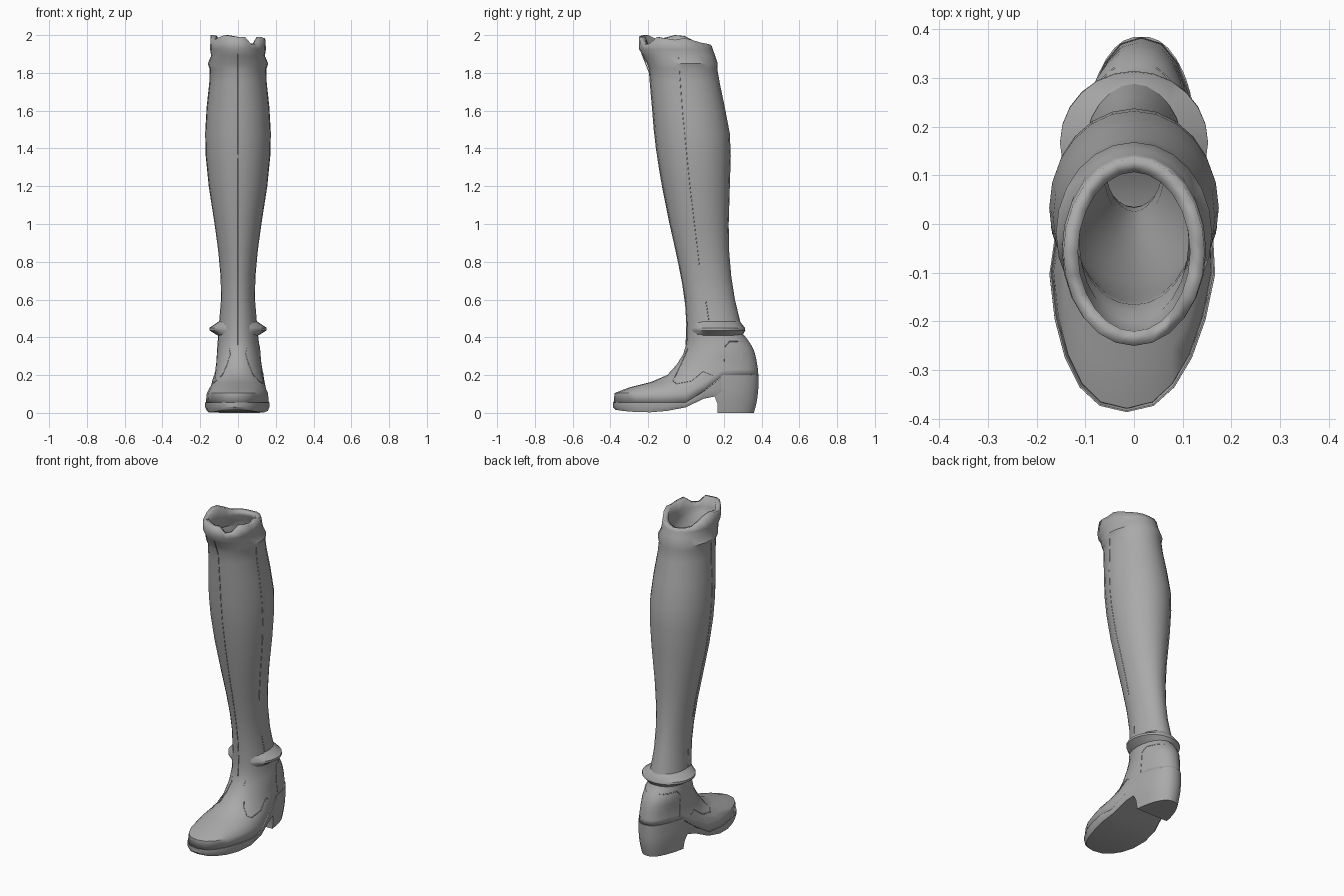
import bpy, bmesh, math
from mathutils import Vector
from mathutils.bvhtree import BVHTree

if "Cube" in bpy.data.objects:
    bpy.data.objects.remove(bpy.data.objects["Cube"], do_unlink=True)

SIDES = 24
FULL = [math.tau * i / SIDES for i in range(SIDES)]

leather = bpy.data.materials.new("grey_leather")
leather.use_nodes = True
grey = (0.4, 0.4, 0.4, 1)
leather.diffuse_color = grey
leather.node_tree.nodes["Principled BSDF"].inputs["Base Color"].default_value = grey


def interp(table, v):
    """Piecewise linear lookup in (key, value) pairs."""
    if v <= table[0][0]:
        return table[0][1]
    for (a, p), (b, q) in zip(table, table[1:]):
        if v <= b:
            return p + (q - p) * (v - a) / (b - a)
    return table[-1][1]


RISE = [(0, 0), (0.1, 0.45), (0.15, 0.88), (0.21, 1)]
UNDERSIDE = [(-0.385, 0.018), (-0.3, 0.006), (-0.2, 0.002), (-0.05, 0.015),
             (0, 0.03), (0.08, 0.07), (0.13, 0.088), (0.25, 0.1)]
WAIST = [(-0.1, 1), (0.15, 0.78)]
LEAN = [(-0.35, -0.015), (0.3, 0.015)]


def ring(front, back, width, height, foot=0.0, angles=FULL):
    """Egg-shaped outline; foot blends from a plain ellipse to a foot shape."""
    mid, half = (front + back) / 2, (back - front) / 2
    points = []
    for a in angles:
        y = mid - half * math.cos(a)
        s = math.sin(a)
        x = math.copysign(abs(s) ** (1 - 0.15 * foot), s) * width
        x *= 1 + foot * (interp(WAIST, y) - 1)
        points.append(Vector((x + foot * interp(LEAN, y), y, height(y))))
    return points


def level(z):
    return lambda y: z


def bent(low, high):
    return lambda y: low + (high - low) * interp(RISE, y)


def finish(obj, angle=35):
    obj.data.materials.append(leather)
    bpy.ops.object.select_all(action="DESELECT")
    obj.select_set(True)
    bpy.context.view_layer.objects.active = obj
    bpy.ops.object.shade_smooth_by_angle(angle=math.radians(angle))


def loft(name, rings, cap_top=False, cap_bottom=False, mirror=SIDES):
    """Skin the rings from top to bottom; caps join mirrored vertex pairs."""
    bm = bmesh.new()
    rows = [[bm.verts.new(p) for p in r] for r in rings]
    n = len(rows[0])
    for upper_row, lower_row in zip(rows, rows[1:]):
        for i in range(n):
            j = (i + 1) % n
            bm.faces.new((upper_row[i], lower_row[i], lower_row[j], upper_row[j]))
    for row, wanted in ((rows[0], cap_top), (rows[-1], cap_bottom)):
        for i in range(n // 2 if wanted else 0):
            loop = [row[k % n] for k in (i, i + 1, mirror - i - 1, mirror - i)]
            loop = list(dict.fromkeys(loop))
            if len(loop) > 2:
                bm.faces.new(loop)
    if cap_top or cap_bottom:
        bmesh.ops.recalc_face_normals(bm, faces=bm.faces[:])
    tree = BVHTree.FromBMesh(bm)
    mesh = bpy.data.meshes.new(name)
    bm.to_mesh(mesh)
    bm.free()
    obj = bpy.data.objects.new(name, mesh)
    bpy.context.collection.objects.link(obj)
    finish(obj)
    return obj, tree


# Uneven top edge, then cuff and leg: height, front, back, half width
rim = ring(-0.25, 0.135, 0.145, level(1.95))
RIM = [(0, 1.99), (1, 1.99), (2, 1.95), (3, 1.955), (4, 1.99), (6, 1.975), (7, 1.985),
       (9, 1.96), (12, 1.945), (15, 1.95), (17, 1.995), (18, 2), (20, 1.975), (22, 2), (24, 1.99)]
for i, p in enumerate(rim):
    p.z = interp(RIM, i)
LEG = [(1.925, -0.248, 0.142, 0.148), (1.89, -0.228, 0.155, 0.142),
       (1.85, -0.207, 0.168, 0.16), (1.82, -0.195, 0.166, 0.15),
       (1.75, -0.19, 0.178, 0.152), (1.62, -0.178, 0.205, 0.166),
       (1.48, -0.167, 0.232, 0.174), (1.36, -0.152, 0.237, 0.171),
       (1.2, -0.125, 0.232, 0.155), (1.0, -0.085, 0.226, 0.124),
       (0.86, -0.053, 0.228, 0.105), (0.72, -0.024, 0.24, 0.092),
       (0.6, -0.004, 0.259, 0.09), (0.48, 0.004, 0.288, 0.1), (0.42, 0.005, 0.3, 0.106)]
rings = [rim] + [ring(f, b, w, level(z)) for z, f, b, w in LEG]

# Foot: front, front height, back, back height, half width, foot blend
FOOT = [(0.003, 0.37, 0.325, 0.39, 0.11, 0.1), (-0.015, 0.31, 0.345, 0.36, 0.118, 0.25),
        (-0.05, 0.255, 0.358, 0.335, 0.126, 0.4), (-0.1, 0.2, 0.366, 0.31, 0.134, 0.6),
        (-0.19, 0.162, 0.373, 0.28, 0.145, 0.8), (-0.3, 0.135, 0.377, 0.255, 0.157, 0.9),
        (-0.378, 0.105, 0.381, 0.23, 0.167, 1), (-0.383, 0.055, 0.383, 0.2, 0.172, 1)]
rings += [ring(f, b, w, bent(zf, zb), k) for f, zf, b, zb, w, k in FOOT]
upper, upper_tree = loft("boot_upper", rings)
wall = upper.modifiers.new("wall", "SOLIDIFY")
wall.thickness = 0.03
wall.offset = -1

# Sole with arched underside
loft("sole", [ring(-0.386, 0.38, 0.175, bent(0.055, 0.195), 1),
              ring(-0.386, 0.375, 0.175, lambda y: max(interp(UNDERSIDE, y) + 0.008,
                                                      bent(0.03, 0.12)(y)), 1),
              ring(-0.374, 0.37, 0.166, lambda y: interp(UNDERSIDE, y), 1)], True, True)

# Block heel with a flat front
heel = []
for z, start, back, width in ((0.2, 0.19, 0.385, 0.174), (0.13, 0.15, 0.384, 0.174),
                              (0.085, 0.152, 0.38, 0.17), (0.05, 0.166, 0.374, 0.164),
                              (0, 0.167, 0.36, 0.155)):
    first = math.acos(((back - 0.385) / 2 - start) / ((back + 0.385) / 2))
    step = (math.tau - 2 * first) / 15
    heel.append(ring(-0.385, back, width, level(z), 1, [first + step * i for i in range(16)]))
loft("heel", heel, True, True, mirror=15)

# Flared ankle band, sinking into the leg at the front
loft("ankle_band", [ring(0.02, 0.285, 0.1, level(0.485)),
                    ring(0.02, 0.312, 0.152, level(0.45)),
                    ring(0.02, 0.314, 0.152, level(0.437)),
                    ring(0.02, 0.295, 0.1, level(0.405))])


def seam(name, path, origin, direction):
    """Thin stitched line cast onto the upper."""
    points = []
    for a, b in zip(path, path[1:]):
        for i in range(6):
            hit = upper_tree.ray_cast(origin(Vector(a).lerp(Vector(b), i / 5)), direction)[0]
            if hit:
                points.append(hit)
    curve = bpy.data.curves.new(name, "CURVE")
    curve.dimensions = "3D"
    curve.bevel_depth = 0.0025
    curve.bevel_resolution = 0
    spline = curve.splines.new("POLY")
    spline.points.add(len(points) - 1)
    for target, p in zip(spline.points, points):
        target.co = (*p, 1)
    curve.materials.append(leather)
    bpy.context.collection.objects.link(bpy.data.objects.new(name, curve))


SEAMS = {
    "leg_seam": [(-0.04, 1.88), (-0.02, 1.6), (0.02, 1.2), (0.07, 0.78)],
    "ankle_seam": [(0.105, 0.59), (0.12, 0.49)],
    "heel_panel_seam": [(0.205, 0.215), (0.205, 0.35), (0.23, 0.378), (0.32, 0.376)],
    "instep_seam": [(0.01, 0.34), (-0.02, 0.27), (-0.07, 0.17), (-0.05, 0.155),
                    (0.03, 0.17), (0.09, 0.22), (0.14, 0.2)],
}
for name, path in SEAMS.items():
    for side, s in (("left", 1), ("right", -1)):
        seam(side + "_" + name, path, lambda p, s=s: Vector((s, p.x, p.y)), Vector((-s, 0, 0)))
seam("front_seam", [(0, 1.9), (0, 1.4), (0, 0.9), (0, 0.36)],
     lambda p: Vector((0.0005, -1, p.y)), Vector((0, 1, 0)))
